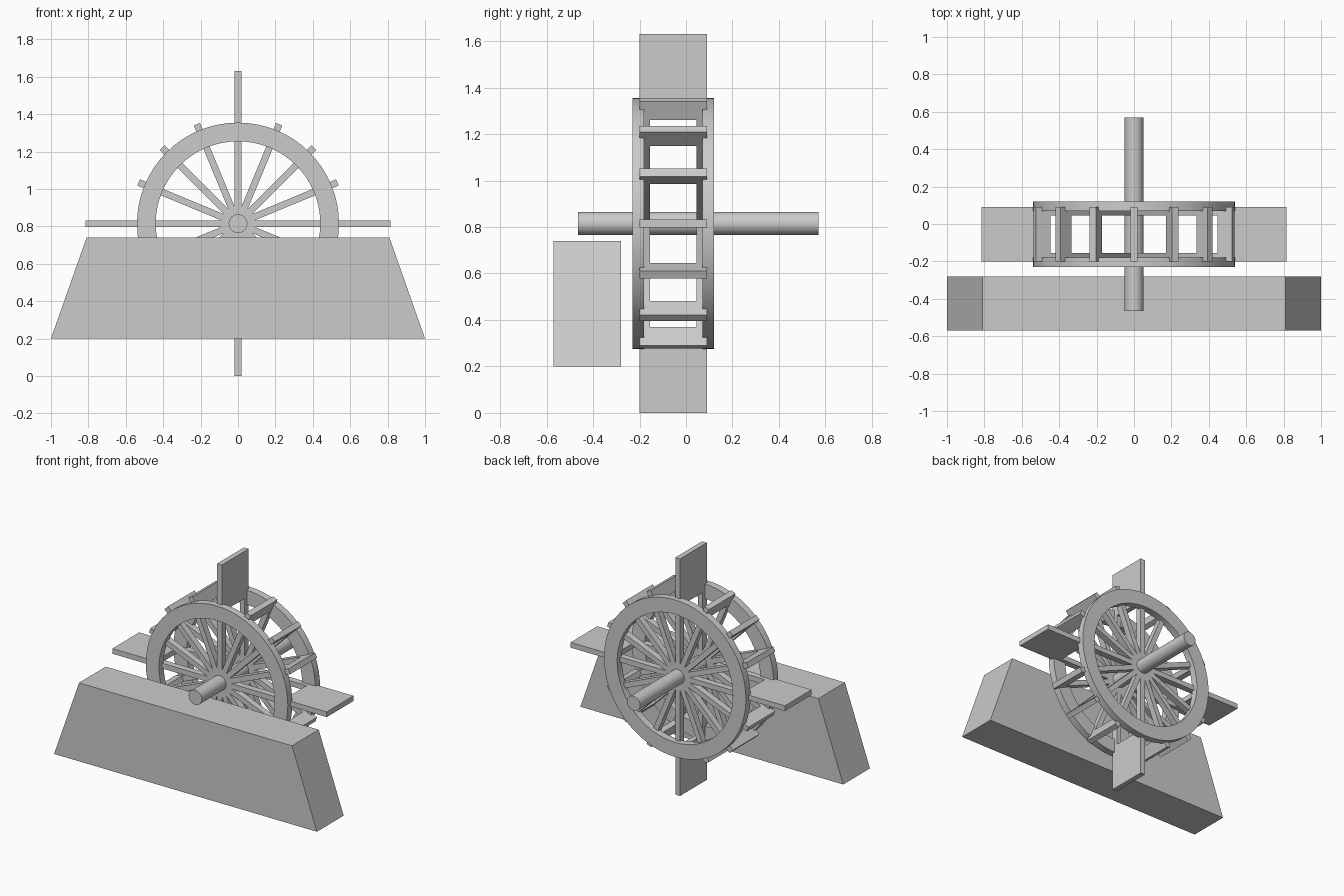
import bpy
import bmesh
from math import pi, cos, sin
from mathutils import Matrix, Vector

cube = bpy.data.objects.get("Cube")
if cube:
    bpy.data.objects.remove(cube, do_unlink=True)

grey = bpy.data.materials.new("plain grey")
grey.use_nodes = True
grey.diffuse_color = (0.6, 0.6, 0.6, 1)
grey.node_tree.nodes["Principled BSDF"].inputs["Base Color"].default_value = (0.6, 0.6, 0.6, 1)

HUB = Vector((0, -0.055, 0.815))   # wheel centre
COUNT = 16                         # spokes around the wheel
THICK = 0.036


def finish(name, bm, smooth=False):
    bmesh.ops.recalc_face_normals(bm, faces=bm.faces)
    mesh = bpy.data.meshes.new(name)
    bm.to_mesh(mesh)
    bm.free()
    mesh.materials.append(grey)
    obj = bpy.data.objects.new(name, mesh)
    bpy.context.collection.objects.link(obj)
    if smooth:
        bpy.ops.object.select_all(action='DESELECT')
        obj.select_set(True)
        bpy.context.view_layer.objects.active = obj
        bpy.ops.object.shade_smooth_by_angle(angle=pi / 6)
    return obj


def radial_box(name, index, r0, r1, y0, y1):
    """Box lying along a spoke direction, from radius r0 to r1."""
    bm = bmesh.new()
    bmesh.ops.create_cube(bm, size=1)
    place = (Matrix.Translation(HUB)
             @ Matrix.Rotation(-2 * pi * index / COUNT, 4, 'Y')
             @ Matrix.Translation(((r0 + r1) / 2, (y0 + y1) / 2, 0))
             @ Matrix.Diagonal((r1 - r0, y1 - y0, THICK, 1)))
    bmesh.ops.transform(bm, matrix=place, verts=bm.verts)
    return finish(name, bm)


def rim(name, y0, y1, outer=0.54, inner=0.44, steps=64):
    """Flat ring with a rectangular section."""
    bm = bmesh.new()
    section = ((inner, y0), (outer, y0), (outer, y1), (inner, y1))
    rings = []
    for i in range(steps):
        a = 2 * pi * i / steps
        rings.append([bm.verts.new(HUB + Vector((r * cos(a), y, r * sin(a))))
                      for r, y in section])
    for i in range(steps):
        p, q = rings[i], rings[(i + 1) % steps]
        for j in range(4):
            k = (j + 1) % 4
            bm.faces.new((p[j], p[k], q[k], q[j]))
    return finish(name, bm, smooth=True)


# Two rims
rim("front_rim", -0.175, -0.125)
rim("back_rim", 0.125, 0.175)

# Spokes behind each rim, with a paddle or short slat at every spoke end
for i in range(COUNT):
    radial_box(f"front_spoke_{i}", i, 0, 0.49, -0.145, -0.1)
    radial_box(f"back_spoke_{i}", i, 0, 0.49, 0.1, 0.145)
    long_paddle = i % 4 == 0
    radial_box(f"{'paddle' if long_paddle else 'slat'}_{i}", i, 0.49,
               0.815 if long_paddle else 0.575, -0.145, 0.145)

# Axle
bm = bmesh.new()
bmesh.ops.create_cone(bm, cap_ends=True, segments=32, radius1=0.05, radius2=0.05, depth=1.035,
                      matrix=Matrix.Translation((0, 0.053, HUB.z)) @ Matrix.Rotation(pi / 2, 4, 'X'))
finish("axle", bm, smooth=True)

# Tapered block in front of the wheel
bm = bmesh.new()
outline = ((-1, 0.2), (1, 0.2), (0.81, 0.74), (-0.81, 0.74))
face = bm.faces.new([bm.verts.new((x, -0.57, z)) for x, z in outline])
moved = bmesh.ops.extrude_face_region(bm, geom=[face])["geom"]
bmesh.ops.translate(bm, vec=(0, 0.29, 0),
                    verts=[v for v in moved if isinstance(v, bmesh.types.BMVert)])
finish("front_block", bm)
